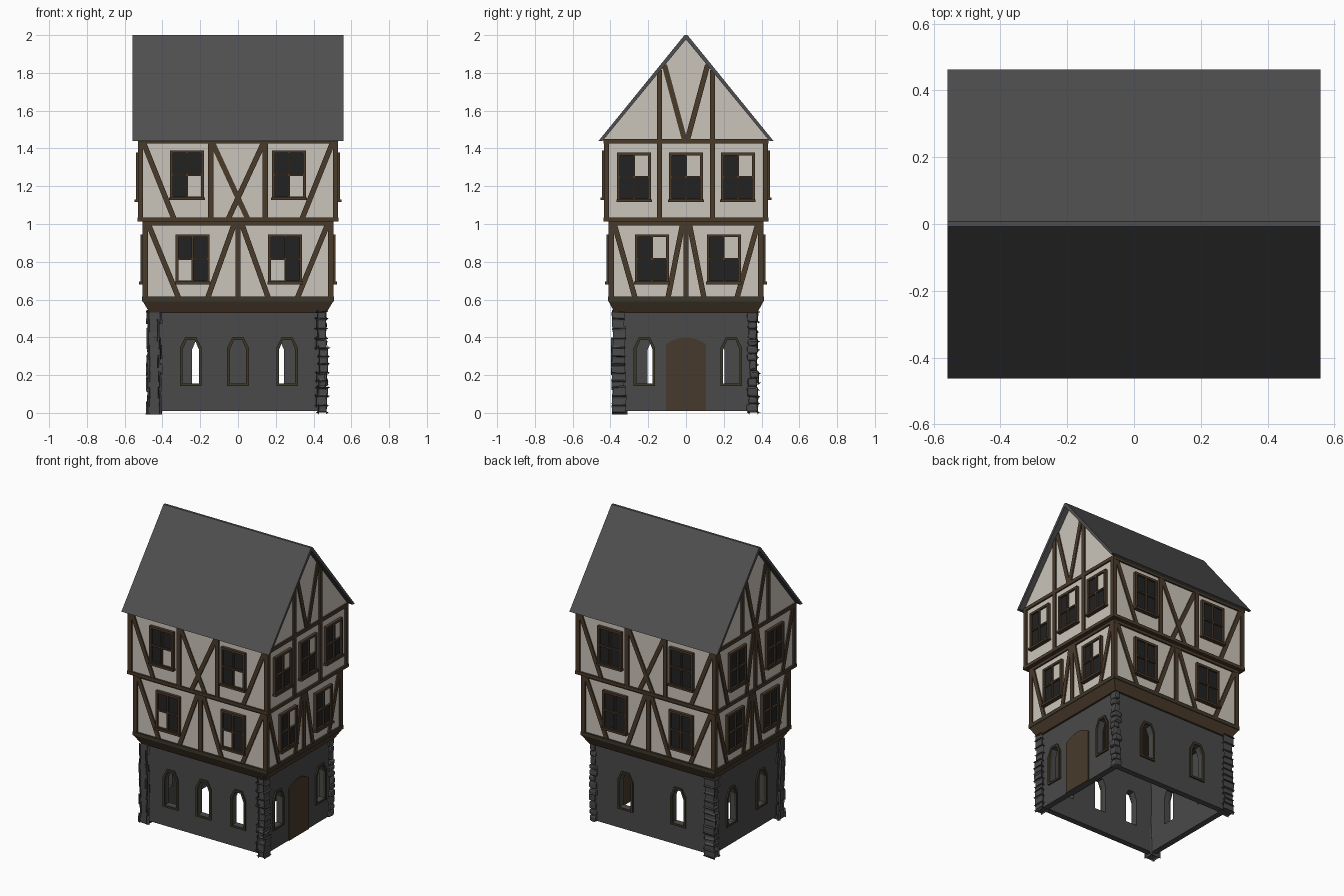
import bpy, bmesh, random
from mathutils import Vector
from mathutils.geometry import tessellate_polygon

if "Cube" in bpy.data.objects:
    bpy.data.objects.remove(bpy.data.objects["Cube"])

random.seed(4)


def material(name, rgb):
    m = bpy.data.materials.new(name)
    m.diffuse_color = (*rgb, 1)
    m.use_nodes = True
    m.node_tree.nodes["Principled BSDF"].inputs["Base Color"].default_value = m.diffuse_color
    return m


PLASTER = material("cream plaster", (0.60, 0.56, 0.49))
TIMBER = material("brown timber", (0.068, 0.043, 0.024))
OLIVE = material("dark olive timber", (0.045, 0.038, 0.022))
STONE = material("grey stone", (0.068, 0.068, 0.068))
ROOF = material("roof slate", (0.078, 0.078, 0.078))
GLASS = material("dark glass", (0.016, 0.016, 0.016))
DOOR = material("door wood", (0.063, 0.042, 0.025))


# u runs along a wall, d is distance outward from the house centre
def place(side, u, d, z):
    return {"front": (u, -d, z), "back": (u, d, z),
            "right": (d, u, z), "left": (-d, u, z)}[side]


def prism(bm, side, loops, d0, d1):
    """Extrude an outline (plus optional holes) outward from d0 to d1."""
    flat = [p for l in loops for p in l]
    a = [bm.verts.new(place(side, u, d0, z)) for u, z in flat]
    b = [bm.verts.new(place(side, u, d1, z)) for u, z in flat]
    if len(loops) == 1:
        caps = [list(range(len(flat)))]
    else:
        caps = tessellate_polygon([[Vector((u, z, 0)) for u, z in l] for l in loops])
    for c in caps:
        bm.faces.new([a[i] for i in c])
        bm.faces.new([b[i] for i in c])
    start = 0
    for l in loops:
        n = len(l)
        for i in range(n):
            p, q = start + i, start + (i + 1) % n
            bm.faces.new((a[p], a[q], b[q], b[p]))
        start += n


def finish(bm, name, mat):
    bmesh.ops.recalc_face_normals(bm, faces=bm.faces)
    me = bpy.data.meshes.new(name)
    bm.to_mesh(me)
    bm.free()
    me.materials.append(mat)
    ob = bpy.data.objects.new(name, me)
    bpy.context.collection.objects.link(ob)
    return ob


def rect(u0, z0, u1, z1):
    return [(u0, z0), (u1, z0), (u1, z1), (u0, z1)]


def beam(bm, side, u0, z0, u1, z1, d, w=0.028):
    """Straight timber; slanted ends are cut level."""
    h = w / 2 * (1 + ((u1 - u0) / (z1 - z0)) ** 2) ** 0.5
    prism(bm, side, [[(u0 - h, z0), (u0 + h, z0), (u1 + h, z1), (u1 - h, z1)]], d - 0.015, d)


def box(name, x, y, z0, z1, mat, x1=None, y1=None):
    """Centred block, optionally flaring to x1, y1 at its top."""
    bm = bmesh.new()
    bmesh.ops.create_cube(bm, size=2)
    for v in bm.verts:
        top = v.co.z > 0
        v.co.x *= (x1 or x) if top else x
        v.co.y *= (y1 or y) if top else y
        v.co.z = z1 if top else z0
    return finish(bm, name, mat)


# Ground floor: stone walls with arched openings and frames
def arch(c, w, z0, zs, z1):
    return [(c - w, z0), (c + w, z0), (c + w, zs), (c + w * 0.5, z1), (c - w * 0.5, z1), (c - w, zs)]


BASE = {"front": (0.455, 0.365, (-0.25, 0, 0.26)), "back": (0.455, 0.365, (-0.2, 0.2)),
        "right": (0.325, 0.455, (-0.22, 0.24)), "left": (0.325, 0.455, (-0.16, 0.16))}
for side, (half, d, centres) in BASE.items():
    wall, frames = bmesh.new(), bmesh.new()
    holes = [arch(c, 0.043, 0.155, 0.335, 0.387) for c in centres]
    prism(wall, side, [rect(-half, 0.01, half, 0.535)] + holes, d - 0.04, d)
    for c, hole in zip(centres, holes):
        prism(frames, side, [arch(c, 0.057, 0.142, 0.345, 0.402), hole], d - 0.01, d + 0.01)
    finish(wall, "stone_wall_" + side, STONE)
    finish(frames, "stone_window_frames_" + side, OLIVE)

# Door with a low arched top
bm = bmesh.new()
top = [(0.107 - 0.0214 * i, 0.40 - 0.037 * ((i - 5) / 5) ** 2) for i in range(11)]
prism(bm, "right", [[(-0.107, 0.01), (0.107, 0.01)] + top], 0.41, 0.461)
finish(bm, "door", DOOR)

# Corner stones: rough chipped blocks stacked at each corner
for sx in (-1, 1):
    for sy in (-1, 1):
        bm = bmesh.new()
        z = 0.003
        while z < 0.51:
            h = min(random.uniform(0.034, 0.055), 0.535 - z)
            ox, oy = 0.477 - random.uniform(0, 0.012), 0.385 - random.uniform(0, 0.01)
            ix, iy = 0.412 + random.uniform(0, 0.018), 0.322 + random.uniform(0, 0.018)
            stone = bmesh.new()
            bmesh.ops.create_cube(stone, size=1)
            for v in stone.verts:
                v.co = (sx * ((ox + ix) / 2 + v.co.x * (ox - ix)),
                        sy * ((oy + iy) / 2 + v.co.y * (oy - iy)), z + h / 2 + v.co.z * h)
            bmesh.ops.bevel(stone, geom=stone.edges[:], offset=0.011, segments=2, affect='EDGES', profile=0.5)
            for v in stone.verts:
                v.co += Vector([random.uniform(-0.002, 0.002) for _ in range(3)])
            tmp = bpy.data.meshes.new("stone_tmp")
            stone.to_mesh(tmp)
            stone.free()
            bm.from_mesh(tmp)
            bpy.data.meshes.remove(tmp)
            z += h
        finish(bm, "corner_stones", STONE)

# Jetty, upper storeys and the horizontal beams around them
box("jetty", 0.468, 0.378, 0.53, 0.592, TIMBER, 0.505, 0.41)
box("sill_beam", 0.507, 0.413, 0.59, 0.616, OLIVE)
box("first_floor_plaster", 0.495, 0.40, 0.60, 1.005, PLASTER)
box("first_floor_top_beam", 0.505, 0.411, 0.992, 1.012, TIMBER)
box("second_floor_bottom_beam", 0.532, 0.437, 1.012, 1.034, TIMBER)
box("second_floor_plaster", 0.52, 0.425, 1.02, 1.44, PLASTER)
box("second_floor_top_beam", 0.53, 0.436, 1.425, 1.449, TIMBER)


# Windows: four panes, one of them pale on the front and right sides
def window(side, c, z0, z1, wall, pale, bars, panes, pales):
    u0, u1, zm = c - 0.09, c + 0.09, (z0 + z1) / 2
    cells = [rect(a, b, a + 0.07, b + (z1 - z0) / 2 - 0.02)
             for b in (z0 + 0.015, zm + 0.005) for a in (u0 + 0.015, c + 0.005)]
    prism(bars, side, [rect(u0, z0, u1, z1)] + cells, wall, wall + 0.02)
    prism(bars, side, [rect(u0 - 0.004, z0 - 0.004, u1 + 0.004, z0 + 0.01)], wall, wall + 0.028)
    for i, cell in enumerate(cells):
        prism(pales if i == pale else panes, side, [cell], wall, wall + 0.008)


# centres and pale pane index (0 lower left, 1 lower right, 2 upper left, 3 upper right)
FLOORS = {
    "front": [((-0.24, 0.25), 0), ((-0.27, 0.27), 1)],
    "back": [((-0.25, 0.25), None), ((-0.27, 0.27), None)],
    "right": [((-0.18, 0.20), 3), ((-0.275, 0, 0.275), 3)],
    "left": [((-0.19, 0.19), None), ((-0.2, 0.2), None)]}
for side, floors in FLOORS.items():
    bars, panes, pales, tim = (bmesh.new() for _ in range(4))
    long = side in ("front", "back")
    for level, (centres, pale) in enumerate(floors):
        wall = (0.40, 0.495)[not long] + 0.025 * level
        half = (0.495, 0.40)[not long] + 0.025 * level
        zb, zt = ((0.61, 1.0), (1.03, 1.43))[level]
        zw = ((0.685, 0.945), (1.13, 1.39), (1.12, 1.378))[level if long or not level else 2]
        for c in centres:
            window(side, c, *zw, wall, pale, bars, panes, pales)
        d = wall + 0.01
        for s in (-1, 1):
            beam(tim, side, s * (half - 0.004), zb, s * (half - 0.004), zt, d)
            if long:
                beam(tim, side, s * (half - 0.18), zb, s * (half - 0.02), zt, d - 0.001)
                if level:
                    beam(tim, side, s * 0.145, zb, s * 0.145, zt, d)
                    beam(tim, side, -s * 0.05, zb, s * 0.135, zt, d - 0.002 + s * 0.001)
                else:
                    beam(tim, side, s * 0.16, zb, s * 0.02, zt, d - 0.001)
            elif level and side == "right":
                beam(tim, side, s * 0.14, zb, s * 0.14, zt, d)
            else:
                beam(tim, side, s * (half - 0.13), zb, s * (half - 0.02), zt, d - 0.001)
                beam(tim, side, s * 0.095, zb, s * 0.018, zt, d - 0.001)
        if not (level and (long or side == "right")):
            beam(tim, side, 0, zb, 0, zt, d)
    # gable posts and V braces
    if not long:
        for s in (-1, 1):
            beam(tim, side, s * 0.14, 1.44, s * 0.14, 1.815, 0.53)
            beam(tim, side, s * 0.006, 1.44, s * 0.115, 1.845, 0.528 + s * 0.001)
    finish(tim, "timber_frame_" + side, TIMBER)
    finish(bars, "window_frames_" + side, TIMBER)
    finish(panes, "window_panes_" + side, GLASS)
    if pales.verts:
        finish(pales, "pale_panes_" + side, PLASTER)
    else:
        pales.free()

# Gable infill and roof
bm = bmesh.new()
prism(bm, "right", [[(-0.44, 1.442), (0.44, 1.442), (0, 1.98)]], -0.52, 0.52)
finish(bm, "gable_plaster", PLASTER)
bm = bmesh.new()
prism(bm, "right", [[(-0.463, 1.44), (-0.442, 1.44), (0, 1.977), (0.442, 1.44), (0.463, 1.44),
                     (0.008, 2.0), (-0.008, 2.0)]], -0.558, 0.558)
finish(bm, "roof", ROOF)
